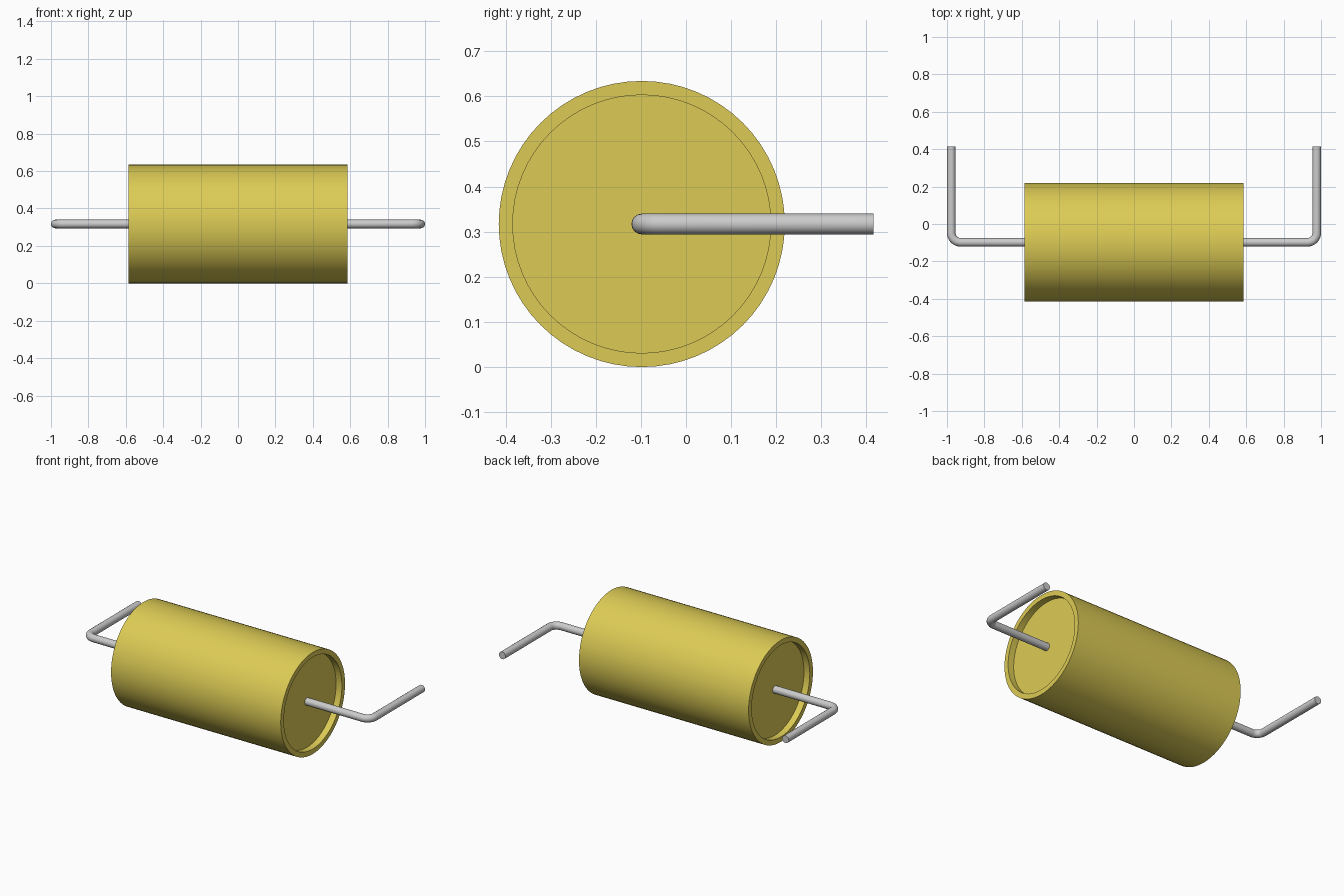
import bpy, bmesh, math
from mathutils import Matrix, Vector

if "Cube" in bpy.data.objects:
    bpy.data.objects.remove(bpy.data.objects["Cube"])

CY, CZ = -0.098, 0.317       # axis of the body
R, R_IN = 0.317, 0.286       # outer and recess radius
HALF, DEPTH = 0.585, 0.04    # half length, recess depth
WIRE_R, BEND = 0.023, 0.05

yellow = bpy.data.materials.new("yellow_casing")
yellow.diffuse_color = (0.72, 0.60, 0.09, 1)
yellow.use_nodes = True
yellow.node_tree.nodes["Principled BSDF"].inputs["Base Color"].default_value = yellow.diffuse_color


def smooth(obj):
    bpy.ops.object.select_all(action='DESELECT')
    obj.select_set(True)
    bpy.context.view_layer.objects.active = obj
    bpy.ops.object.shade_smooth_by_angle(angle=math.radians(35))


# Casing: cylinder along x with a shallow recess in both ends
bm = bmesh.new()
bmesh.ops.create_cone(bm, cap_ends=True, segments=64, radius1=R, radius2=R, depth=2 * HALF)
caps = [f for f in bm.faces if len(f.verts) > 4]
bmesh.ops.inset_region(bm, faces=caps, thickness=R - R_IN, use_even_offset=True)
for f in caps:
    shift = Vector((0, 0, -DEPTH if f.normal.z > 0 else DEPTH))
    inner = bmesh.ops.extrude_discrete_faces(bm, faces=[f])["faces"][0]
    bmesh.ops.translate(bm, verts=inner.verts, vec=shift)
bmesh.ops.recalc_face_normals(bm, faces=bm.faces)
bm.transform(Matrix.Translation((0, CY, CZ)) @ Matrix.Rotation(math.pi / 2, 4, 'Y'))
mesh = bpy.data.meshes.new("casing")
bm.to_mesh(mesh)
bm.free()
casing = bpy.data.objects.new("casing", mesh)
bpy.context.collection.objects.link(casing)
mesh.materials.append(yellow)
smooth(casing)


# Bent wire leads, one per end
def lead(name, side):
    leg_x = 1 - WIRE_R
    pts = [(HALF - DEPTH - 0.005, CY)]
    for i in range(9):
        a = -math.pi / 2 + i * math.pi / 16
        pts.append((leg_x - BEND + BEND * math.cos(a), CY + BEND + BEND * math.sin(a)))
    pts.append((leg_x, 0.415))
    curve = bpy.data.curves.new(name, 'CURVE')
    curve.dimensions = '3D'
    curve.bevel_depth = WIRE_R
    curve.bevel_resolution = 6
    curve.use_fill_caps = True
    spline = curve.splines.new('POLY')
    spline.points.add(len(pts) - 1)
    for p, (x, y) in zip(spline.points, pts):
        p.co = (side * x, y, CZ, 1)
    obj = bpy.data.objects.new(name, curve)
    bpy.context.collection.objects.link(obj)
    bpy.ops.object.select_all(action='DESELECT')
    obj.select_set(True)
    bpy.context.view_layer.objects.active = obj
    bpy.ops.object.convert(target='MESH')
    smooth(bpy.context.view_layer.objects.active)


for name, side in (("right_lead", 1), ("left_lead", -1)):
    lead(name, side)
